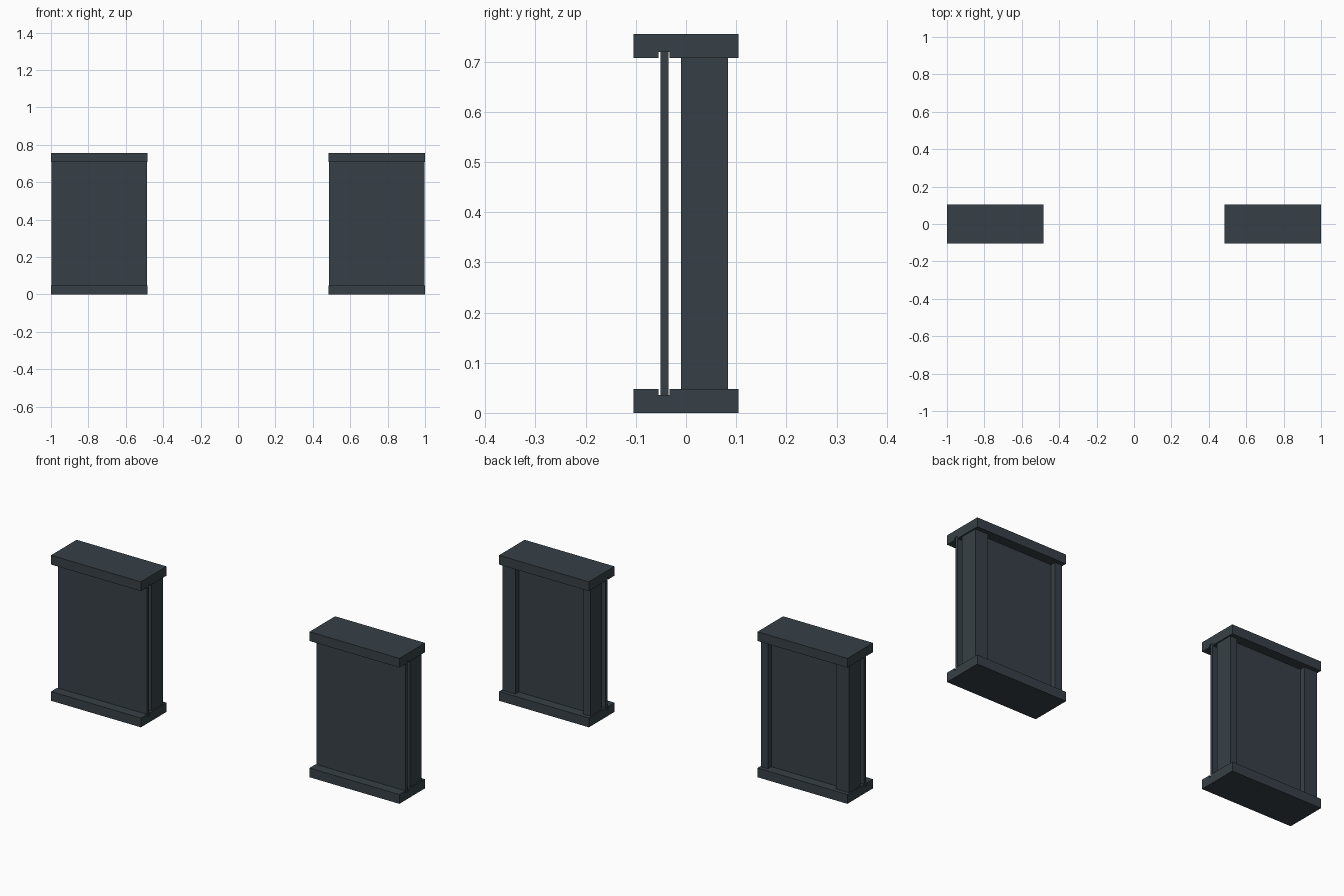
import bpy, bmesh

if "Cube" in bpy.data.objects:
    bpy.data.objects.remove(bpy.data.objects["Cube"])

mat = bpy.data.materials.new("dark slate")
mat.diffuse_color = (0.037, 0.051, 0.061, 1)
mat.use_nodes = True
mat.node_tree.nodes["Principled BSDF"].inputs["Base Color"].default_value = mat.diffuse_color

H = 0.755          # total height
X0, X1 = 0.484, 1.0  # inner and outer ends of a unit


def finish(name, bm):
    bmesh.ops.recalc_face_normals(bm, faces=bm.faces)
    me = bpy.data.meshes.new(name)
    bm.to_mesh(me)
    bm.free()
    me.materials.append(mat)
    ob = bpy.data.objects.new(name, me)
    bpy.context.collection.objects.link(ob)


def extrude_x(name, profile, xa, xb):
    """Extrude a (y, z) profile along x."""
    bm = bmesh.new()
    face = bm.faces.new([bm.verts.new((xa, y, z)) for y, z in profile])
    ext = bmesh.ops.extrude_face_region(bm, geom=[face])
    verts = [g for g in ext["geom"] if isinstance(g, bmesh.types.BMVert)]
    bmesh.ops.translate(bm, verts=verts, vec=(xb - xa, 0, 0))
    finish(name, bm)


def box(name, xa, xb, ya, yb, za, zb):
    extrude_x(name, [(ya, za), (yb, za), (yb, zb), (ya, zb)], xa, xb)


# Slab profile with a groove that holds the front panel
slab = [(-0.105, 0), (0.105, 0), (0.105, 0.048), (-0.033, 0.048),
        (-0.033, 0.036), (-0.0545, 0.036), (-0.0545, 0.048), (-0.105, 0.048)]

for side, s in (("left", -1), ("right", 1)):
    # base and top slabs
    extrude_x(side + "_base_slab", slab, s * X0, s * X1)
    extrude_x(side + "_top_slab", [(y, H - z) for y, z in slab], s * X0, s * X1)
    # thin front panel seated in the grooves
    box(side + "_front_panel", s * (X0 + 0.003), s * (X1 - 0.003),
        -0.0505, -0.035, 0.036, H - 0.036)
    # wide outer post, narrow inner post
    box(side + "_outer_post", s * (X1 - 0.079), s * (X1 - 0.006),
        -0.01, 0.084, 0.048, H - 0.048)
    box(side + "_inner_post", s * (X0 + 0.006), s * (X0 + 0.046),
        -0.01, 0.084, 0.048, H - 0.048)
    # recessed infill panel between the posts
    box(side + "_infill_panel", s * (X0 + 0.046), s * (X1 - 0.079),
        0.018, 0.056, 0.048, H - 0.048)
